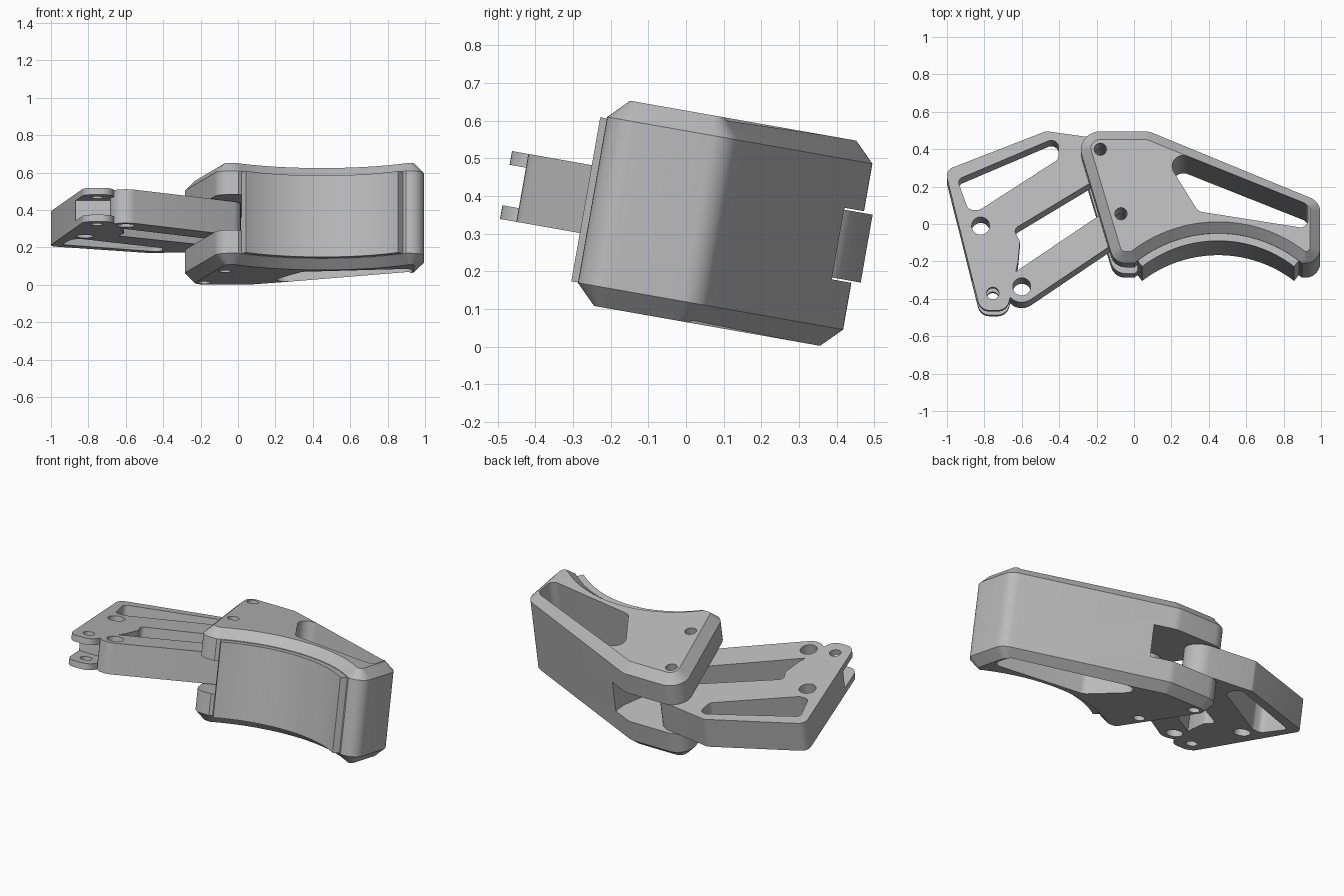
import bpy, bmesh
from math import radians, cos, sin, pi, tan, sqrt, ceil
from mathutils import Vector, Matrix

cube = bpy.data.objects.get("Cube")
if cube:
    bpy.data.objects.remove(cube)

TILT = Matrix.Rotation(radians(-10), 4, 'X')
LOW, HIGH, CHAMFER = 0.064, 0.617, 0.053
ARM_LOW, ARM_HIGH = 0.248, 0.431

grey = bpy.data.materials.new("plain_grey")
grey.use_nodes = True
grey.diffuse_color = (0.5, 0.5, 0.5, 1)
grey.node_tree.nodes["Principled BSDF"].inputs["Base Color"].default_value = (0.5, 0.5, 0.5, 1)


def rounded(corners):
    """Counter-clockwise outline from (x, y, fillet radius) corners."""
    out = []
    for i, (x, y, r) in enumerate(corners):
        p = Vector((x, y))
        if r == 0:
            out.append(p)
            continue
        a = (Vector(corners[i - 1][:2]) - p).normalized()
        b = (Vector(corners[(i + 1) % len(corners)][:2]) - p).normalized()
        half = a.angle(b) / 2
        centre = p + (a + b).normalized() * (r / sin(half))
        start = p + a * (r / tan(half)) - centre
        end = p + b * (r / tan(half)) - centre
        sweep = -start.angle_signed(end)
        steps = max(2, ceil(abs(sweep) / radians(11)))
        for k in range(steps + 1):
            out.append(centre + Matrix.Rotation(sweep * k / steps, 2) @ start)
    return out


def arc(cx, cy, r, a0, a1, n=32):
    return [Vector((cx + r * cos(a0 + (a1 - a0) * k / n),
                    cy + r * sin(a0 + (a1 - a0) * k / n))) for k in range(n + 1)]


def circle(x, y, r):
    return arc(x, y, r, 0, 2 * pi)[:-1]


def inset(loop, d):
    """Move every edge of a counter-clockwise outline inwards by d."""
    out = []
    for i, p in enumerate(loop):
        e1 = (p - loop[i - 1]).normalized()
        e2 = (loop[(i + 1) % len(loop)] - p).normalized()
        n1, n2 = Vector((-e1.y, e1.x)), Vector((-e2.y, e2.x))
        out.append(p + (n1 + n2) * (d / (1 + n1.dot(n2))))
    return out


def prism(name, layers):
    """Loft equal outlines stacked as (outline, height) and cap the ends."""
    bm = bmesh.new()
    rings = [[bm.verts.new((p.x, p.y, z)) for p in loop] for loop, z in layers]
    n = len(rings[0])
    bm.faces.new(rings[0][::-1])
    bm.faces.new(rings[-1])
    for lo, hi in zip(rings, rings[1:]):
        for i in range(n):
            j = (i + 1) % n
            bm.faces.new((lo[i], lo[j], hi[j], hi[i]))
    bmesh.ops.recalc_face_normals(bm, faces=bm.faces)
    mesh = bpy.data.meshes.new(name)
    bm.to_mesh(mesh)
    bm.free()
    mesh.materials.append(grey)
    obj = bpy.data.objects.new(name, mesh)
    bpy.context.scene.collection.objects.link(obj)
    return obj


def slab(name, loop, z0, z1):
    return prism(name, [(loop, z0), (loop, z1)])


def cut(obj, loop, z0=-0.5, z1=1.2):
    cutter = slab("cutter", loop, z0, z1)
    mod = obj.modifiers.new("cut", 'BOOLEAN')
    mod.operation, mod.solver, mod.object = 'DIFFERENCE', 'EXACT', cutter
    graph = bpy.context.evaluated_depsgraph_get()
    graph.update()
    mesh = bpy.data.meshes.new_from_object(obj.evaluated_get(graph))
    obj.modifiers.clear()
    obj.data = mesh
    bpy.data.objects.remove(cutter)


def finish(obj):
    obj.data.transform(TILT)
    bpy.ops.object.select_all(action='DESELECT')
    obj.select_set(True)
    bpy.context.view_layer.objects.active = obj
    bpy.ops.object.shade_smooth_by_angle(angle=radians(28))


upper_pin, lower_pin = (-0.18, 0.297), (-0.07, -0.053)

# Chamfered shoe body with a concave front
ARC_X, ARC_Y, ARC_R = 0.45, -0.85, 0.70
front = -0.312
reach = sqrt(ARC_R ** 2 - (front - ARC_Y) ** 2)
span = Vector((reach, front - ARC_Y)).angle_signed(Vector((1, 0)))
span = abs(span)
hollow = arc(ARC_X, ARC_Y, ARC_R, pi - span, span)
outline = rounded([(-0.317, 0.403, 0.1), (-0.106, front, 0.08)]
                  + [(p.x, p.y, 0) for p in hollow]
                  + [(0.995, front, 0.078), (0.995, 0.021, 0.08), (0.08, 0.403, 0.1)])
small = inset(outline, CHAMFER)
body = prism("shoe_body", [(small, LOW), (outline, LOW + CHAMFER),
                           (outline, HIGH - CHAMFER), (small, HIGH)])
# Window, link slot and pin holes
cut(body, rounded([(0.118, 0.328, 0.06), (0.343, -0.04, 0.05),
                   (0.93, -0.134, 0.04), (0.93, -0.001, 0.04)]))
cut(body, rounded([(-0.6, -0.6, 0), (0.02, -0.6, 0), (0.02, -0.15, 0),
                   (0.2, 0.28, 0), (0.23, 0.6, 0), (-0.6, 0.6, 0)]), 0.243, 0.436)
for pin in (upper_pin, lower_pin):
    cut(body, circle(*pin, 0.033))
finish(body)

# Curved friction pad in the hollow
pad_angle = radians(52)
pad = slab("friction_pad",
           arc(ARC_X, ARC_Y, ARC_R - 0.04, pi - pad_angle, pad_angle)
           + arc(ARC_X, ARC_Y, ARC_R + 0.002, pad_angle, pi - pad_angle),
           LOW + CHAMFER + 0.001, HIGH - CHAMFER - 0.004)
finish(pad)

# Bent lever arm with a window and a forked end
arm = slab("lever_arm", rounded([
    (-1.01, 0.215, 0.05), (-0.822, -0.545, 0.064), (-0.678, -0.545, 0.064),
    (-0.62, -0.28, 0.03), (-0.61, -0.17, 0.03), (-0.645, -0.105, 0.03),
    (0.097, 0.348, 0.1), (-0.47, 0.428, 0.03)]), ARM_LOW, ARM_HIGH)
cut(arm, rounded([(-0.945, 0.165, 0.03), (-0.885, 0.0, 0.035), (-0.825, 0.0, 0.04),
                  (-0.405, 0.275, 0.03), (-0.40, 0.40, 0.04)]))
cut(arm, rounded([(-1.1, -0.7, 0), (-0.5, -0.7, 0), (-0.5, -0.36, 0), (-1.1, -0.36, 0)]),
    ARM_LOW + 0.037, ARM_HIGH - 0.037)
cut(arm, circle(-0.82, -0.086, 0.048))
cut(arm, circle(-0.755, -0.452, 0.033))
cut(arm, circle(*upper_pin, 0.033))
finish(arm)

# Straight link with round ends
a, b = Vector((-0.6, -0.416)), Vector(lower_pin)
heading = Vector((1, 0)).angle_signed(b - a) * -1
link = slab("straight_link",
            arc(a.x, a.y, 0.085, heading + pi / 2, heading + 1.5 * pi, 16)
            + arc(b.x, b.y, 0.085, heading - pi / 2, heading + pi / 2, 16),
            ARM_LOW, ARM_HIGH)
cut(link, circle(a.x, a.y, 0.048))
cut(link, circle(*lower_pin, 0.033))
finish(link)
